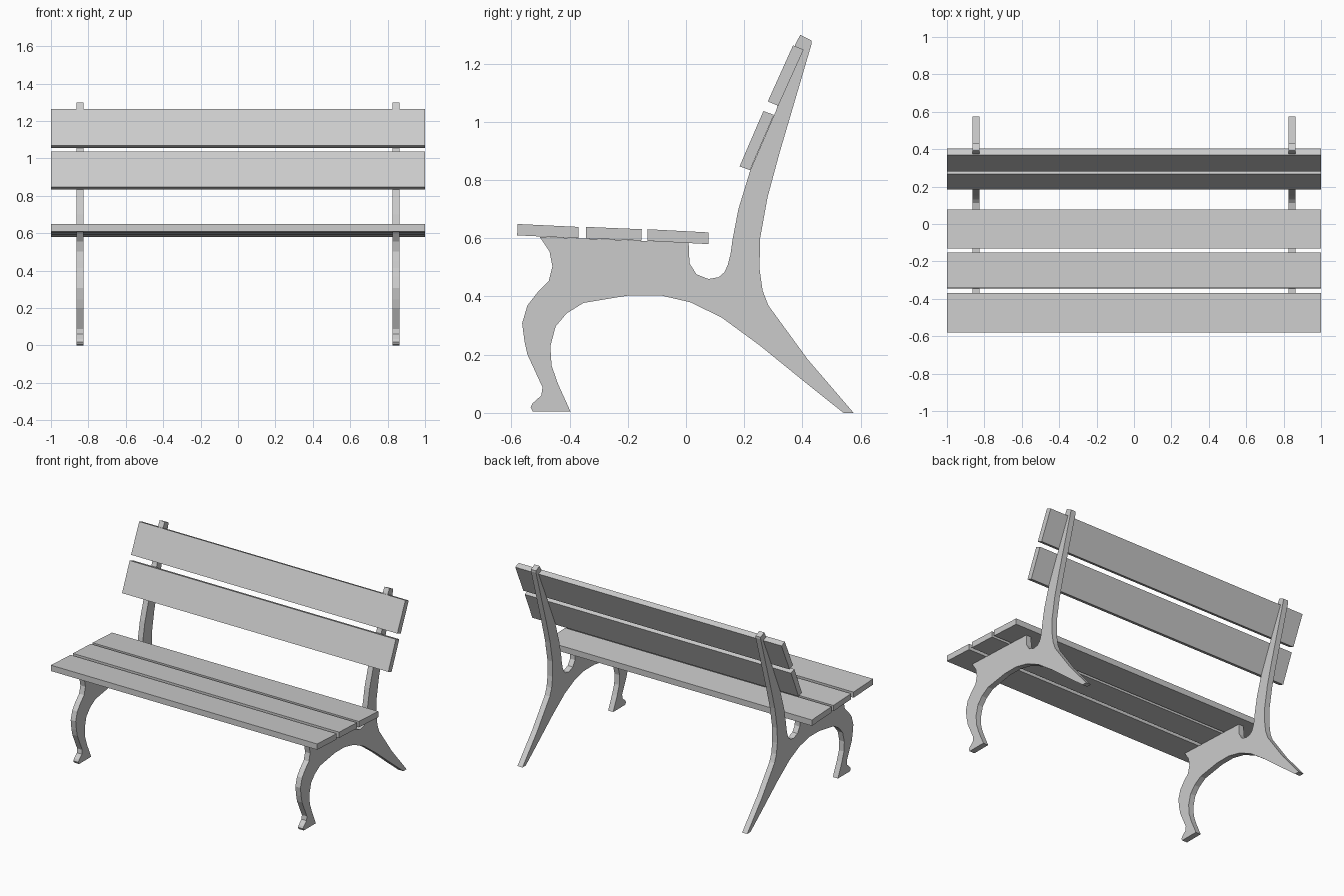
import bpy, bmesh


def extrude_profile(name, pts, x0, x1):
    """Extrude a (y, z) outline from x0 to x1."""
    bm = bmesh.new()
    face = bm.faces.new([bm.verts.new((x0, y, z)) for y, z in pts])
    ext = bmesh.ops.extrude_face_region(bm, geom=[face])
    verts = [g for g in ext["geom"] if isinstance(g, bmesh.types.BMVert)]
    bmesh.ops.translate(bm, verts=verts, vec=(x1 - x0, 0, 0))
    bmesh.ops.recalc_face_normals(bm, faces=bm.faces)
    me = bpy.data.meshes.new(name)
    bm.to_mesh(me)
    bm.free()
    ob = bpy.data.objects.new(name, me)
    bpy.context.collection.objects.link(ob)
    return ob


# Cast side frame outline, in sections
foot_and_arch = [(-.527, .005), (-.397, .005), (-.44, .10), (-.462, .163), (-.466, .229),
                 (-.448, .297), (-.41, .342), (-.352, .378), (-.273, .391), (-.194, .404),
                 (-.088, .404), (.015, .38), (.122, .328), (.253, .232), (.418, .098)]
back_leg = [(.541, 0), (.576, 0), (.418, .184), (.283, .369), (.263, .421), (.253, .493)]
back_post = [(.254, .596), (.28, .74), (.321, .892), (.431, 1.266), (.431, 1.28),
             (.393, 1.299), (.376, 1.268), (.31, 1.04), (.221, .834), (.18, .70), (.16, .596)]
seat_notch = [(.153, .545), (.143, .507), (.132, .483), (.112, .466), (.077, .46),
              (.036, .476), (.012, .514), (.009, .585)]
front_leg = [(-.503, .605), (-.469, .555), (-.459, .503), (-.472, .452), (-.51, .414),
             (-.545, .369), (-.563, .308), (-.555, .246), (-.545, .201), (-.493, .088),
             (-.497, .06), (-.527, .033), (-.534, .019)]
outline = foot_and_arch + back_leg + back_post + seat_notch + front_leg
for side, x in (("left", -.844), ("right", .844)):
    extrude_profile(side + "_frame", outline, x - .019, x + .019)

# Wooden slats: start and end of the outer face, and offset to the hidden face
slats = [
    ("seat_slat_front", (-.579, .649), (-.369, .639), (-.001, -.039)),
    ("seat_slat_middle", (-.343, .639), (-.152, .631), (-.001, -.039)),
    ("seat_slat_rear", (-.132, .631), (.077, .620), (0, -.040)),
    ("back_slat_lower", (.184, .847), (.266, 1.037), (.036, -.013)),
    ("back_slat_upper", (.281, 1.070), (.368, 1.263), (.036, -.015)),
]
for name, a, b, d in slats:
    quad = [a, b, (b[0] + d[0], b[1] + d[1]), (a[0] + d[0], a[1] + d[1])]
    extrude_profile(name, quad, -1, 1)
